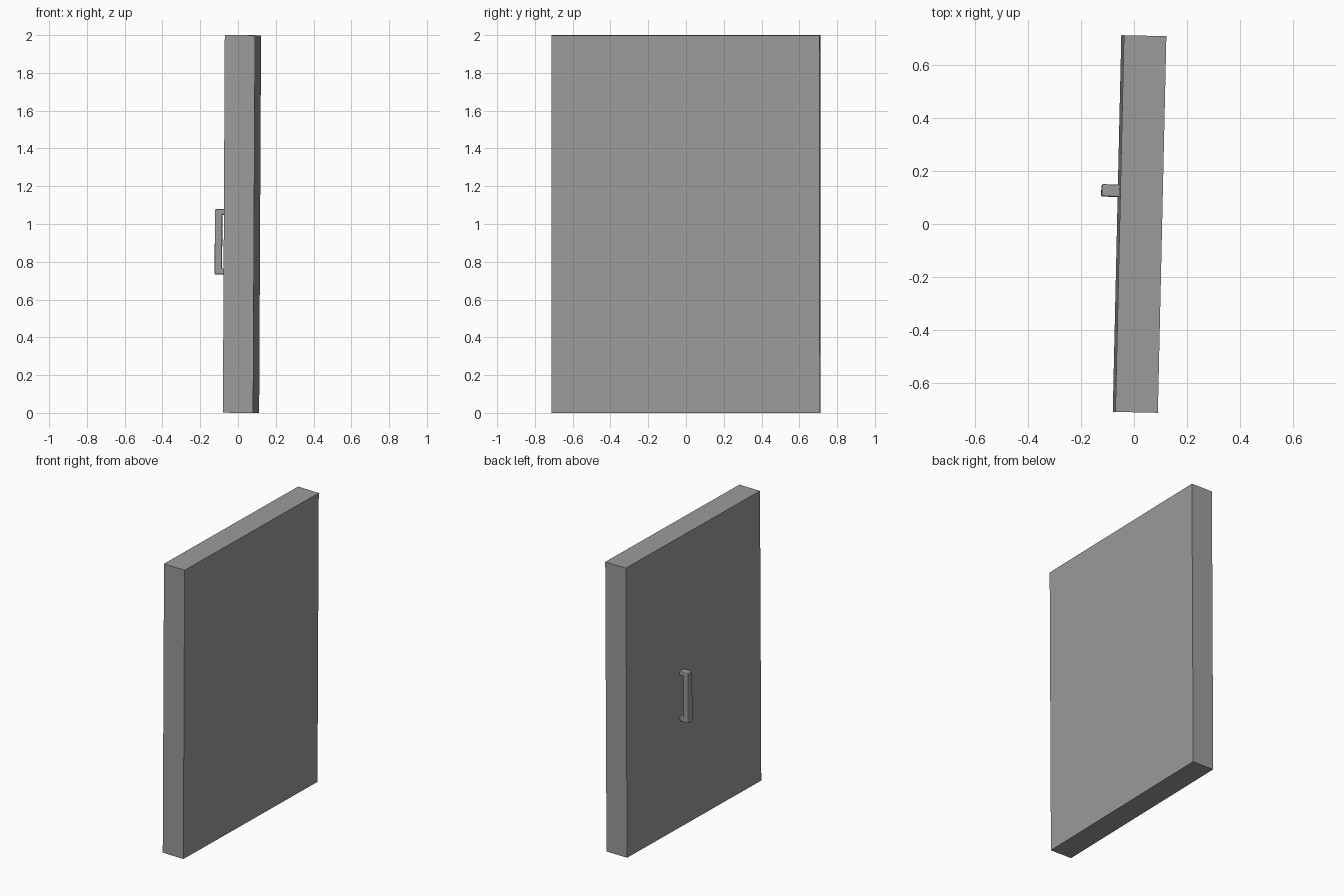
import bpy
import bmesh
from mathutils import Euler, Matrix, Vector

default = bpy.data.objects.get("Cube")
if default:
    bpy.data.objects.remove(default, do_unlink=True)

grey = bpy.data.materials.new("plain_grey")
grey.use_nodes = True
colour = (0.33, 0.33, 0.33, 1)
grey.diffuse_color = colour
grey.node_tree.nodes["Principled BSDF"].inputs["Base Color"].default_value = colour

# Panel frame: slightly turned and leaning
frame = Matrix.Translation((0.021, 0, 1)) @ Euler((0, 0.005, -0.0226)).to_matrix().to_4x4()


def extrude_profile(name, profile, y0, y1):
    """Extrude an x-z outline along y in the panel frame."""
    bm = bmesh.new()
    face = bm.faces.new([bm.verts.new((x, y0, z)) for x, z in profile])
    moved = bmesh.ops.extrude_face_region(bm, geom=[face])["geom"]
    bmesh.ops.translate(bm, vec=Vector((0, y1 - y0, 0)),
                        verts=[v for v in moved if isinstance(v, bmesh.types.BMVert)])
    bmesh.ops.recalc_face_normals(bm, faces=bm.faces)
    mesh = bpy.data.meshes.new(name)
    bm.to_mesh(mesh)
    bm.free()
    mesh.materials.append(grey)
    obj = bpy.data.objects.new(name, mesh)
    bpy.context.collection.objects.link(obj)
    obj.matrix_world = frame
    return obj


# Door panel
T, H = 0.08, 0.9995
extrude_profile("door_panel", [(-T, -H), (T, -H), (T, H), (-T, H)], -0.71, 0.71)

# Pull handle: a bracket with softened edges
low, high, bar = -0.268, 0.078, 0.03
outer, inner, root = -0.146, -0.107, -0.075
handle = extrude_profile("pull_handle", [
    (root, low), (outer, low), (outer, high), (root, high),
    (root, high - bar), (inner, high - bar), (inner, low + bar), (root, low + bar),
], 0.1, 0.147)
bevel = handle.modifiers.new("soft_edges", "BEVEL")
bevel.width = 0.006
bevel.segments = 2
